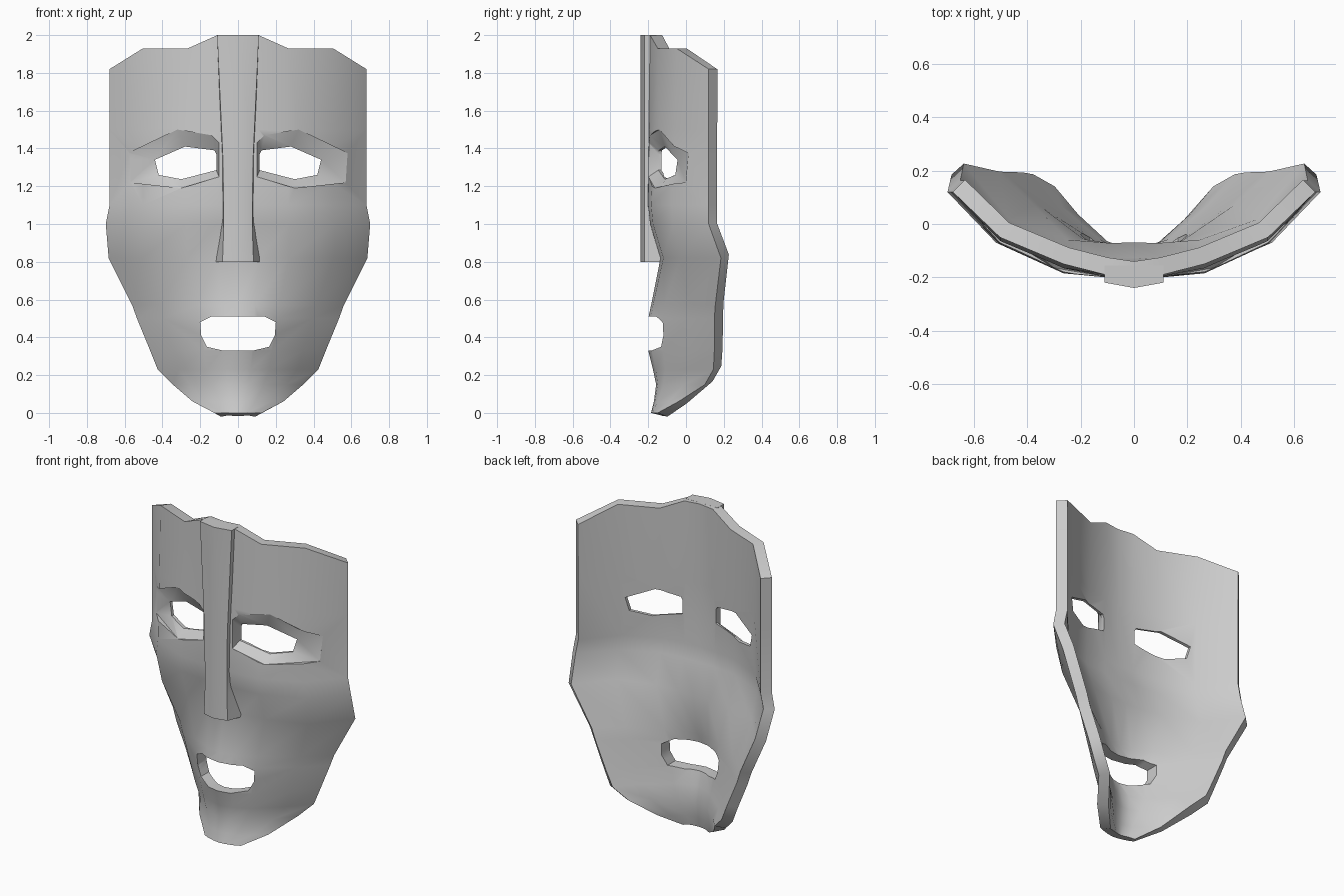
import bpy, bmesh

if "Cube" in bpy.data.objects:
    bpy.data.objects.remove(bpy.data.objects["Cube"])

# Rows of the face: height, half width, front depth at five columns
COLS = [0, .16, .39, .74, 1]
ROWS = [
    (2.00, .68, (-.205, -.19, -.15, -.05, .12)),
    (1.50, .68, (-.205, -.195, -.165, -.06, .12)),
    (1.10, .68, (-.205, -.20, -.185, -.075, .12)),
    (1.00, .70, (-.19, -.19, -.175, -.07, .12)),
    (0.82, .685, (-.135, -.135, -.12, -.03, .185)),
    (0.57, .56, (-.185, -.175, -.115, .02, .155)),
    (0.50, .535, (-.20, -.185, -.12, .02, .15)),
    (0.33, .465, (-.20, -.185, -.12, .02, .15)),
    (0.23, .425, (-.175, -.16, -.11, .02, .145)),
    (0.15, .345, (-.158, -.15, -.12, -.01, .10)),
    (0.06, .24, (-.17, -.165, -.15, -.09, -.04)),
    (0.00, .125, (-.185, -.183, -.178, -.165, -.15)),
]
CROWN = [2.0, 2.0, 1.93, 1.93, 1.82]


def loft(name, loops, caps=True, closed=True):
    bm = bmesh.new()
    vs = [[bm.verts.new(p) for p in l] for l in loops]
    n = len(vs[0])
    for a, b in zip(vs, vs[1:]):
        for i in range(n if closed else n - 1):
            j = (i + 1) % n
            bm.faces.new((a[i], a[j], b[j], b[i]))
    if caps:
        bm.faces.new(vs[0])
        bm.faces.new(vs[-1][::-1])
        bmesh.ops.triangulate(bm, faces=bm.faces[:])
        bmesh.ops.recalc_face_normals(bm, faces=bm.faces[:])
    me = bpy.data.meshes.new(name)
    bm.to_mesh(me)
    bm.free()
    ob = bpy.data.objects.new(name, me)
    bpy.context.collection.objects.link(ob)
    return ob


def lerp(x, xs, ys):
    for i in range(len(xs) - 1):
        if x <= xs[i + 1]:
            t = (x - xs[i]) / (xs[i + 1] - xs[i])
            return ys[i] + t * (ys[i + 1] - ys[i])
    return ys[-1]


def brow_depth(x, z):
    u = abs(x) / .68
    return lerp(z, [1.1, 1.5], [lerp(u, COLS, ROWS[i][2]) for i in (2, 1)])


# Curved shell of the face
loops = []
for r, (z, w, ys) in enumerate(ROWS):
    half = [(w * c, y, CROWN[i] if r == 0 else z)
            for i, (c, y) in enumerate(zip(COLS, ys))]
    loops.append([(-x, y, h) for x, y, h in half[:0:-1]] + half)
face = loft("face_shell", loops[::-1], caps=False, closed=False)
sol = face.modifiers.new("thickness", 'SOLIDIFY')
sol.thickness = .065
sol.offset = -1

# Cutters: eye sockets tapering to openings, and the mouth
SOCKET = [(.10, 1.43), (.14, 1.47), (.32, 1.50), (.58, 1.375),
          (.57, 1.22), (.30, 1.19), (.10, 1.25)]
EYE = [(.115, 1.37), (.125, 1.39), (.28, 1.41), (.44, 1.34),
       (.42, 1.26), (.30, 1.237), (.115, 1.285)]
MOUTH = [(.14, .51), (.20, .48), (.195, .41), (.165, .35), (.08, .33)]
cutters = []
for side, s in (("left", -1), ("right", 1)):
    cutters.append(loft(side + "_eye_cutter", [
        [(s * x, -.5, z) for x, z in SOCKET],
        [(s * x, brow_depth(x, z), z) for x, z in SOCKET],
        [(s * x, brow_depth(x, z) + .05, z) for x, z in EYE],
        [(s * x, .3, z) for x, z in EYE]]))
lips = MOUTH + [(-x, z) for x, z in MOUTH[::-1]]
cutters.append(loft("mouth_cutter", [[(x, y, z) for x, z in lips] for y in (-.5, .3)]))
for c in cutters:
    c.hide_render = True
    b = face.modifiers.new(c.name, 'BOOLEAN')
    b.operation = 'DIFFERENCE'
    b.solver = 'EXACT'
    b.object = c
bpy.context.view_layer.objects.active = face
for m in [m.name for m in face.modifiers]:
    bpy.ops.object.modifier_apply(modifier=m)
for c in cutters:
    bpy.data.objects.remove(c)

# Long nose ridge: height, front half width, back half width, back depth
NOSE = [(2.0, .11, .11, -.155), (1.35, .08, .085, -.17),
        (1.08, .076, .085, -.17), (.97, .076, .10, -.15), (.80, .082, .127, -.105)]
nose = loft("nose_ridge", [[(-b, d, z), (-f, -.22, z), (0, -.24, z), (f, -.22, z), (b, d, z)]
                           for z, f, b, d in NOSE])

for ob in (face, nose):
    bpy.ops.object.select_all(action='DESELECT')
    ob.select_set(True)
    bpy.context.view_layer.objects.active = ob
    bpy.ops.object.shade_smooth_by_angle(angle=.6)
